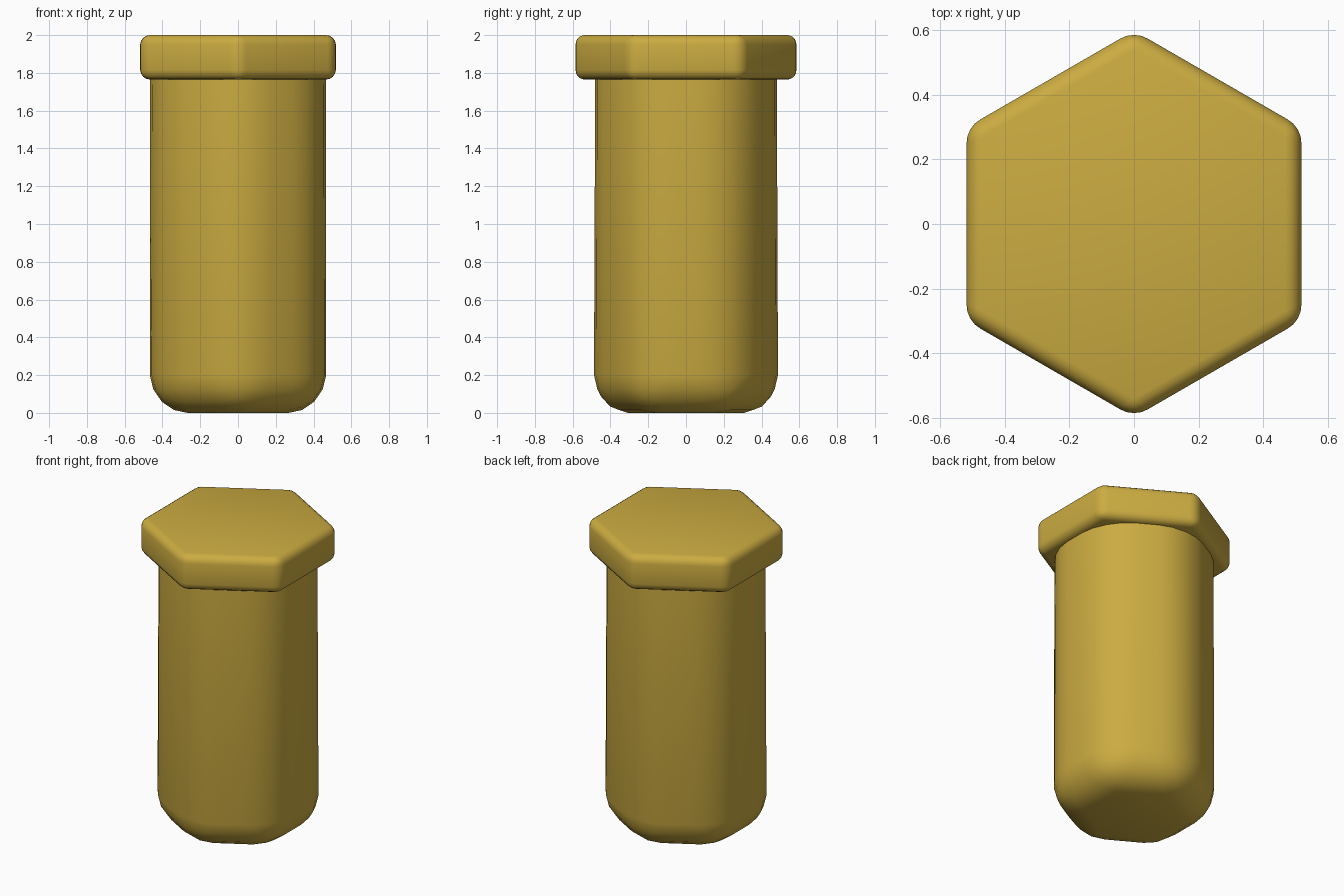
import bpy
import bmesh
import math
from mathutils import Matrix

cube = bpy.data.objects.get("Cube")
if cube:
    bpy.data.objects.remove(cube, do_unlink=True)

brass = bpy.data.materials.new("brass")
brass.use_nodes = True
colour = (0.60, 0.41, 0.053, 1.0)
brass.diffuse_color = colour
brass.node_tree.nodes["Principled BSDF"].inputs["Base Color"].default_value = colour


def hex_prism(name, apothem, bottom, top, rounding, segments, round_top):
    """Hexagonal prism, flats facing +x and -x, with rounded edges."""
    bm = bmesh.new()
    radius = apothem / math.cos(math.pi / 6)
    bmesh.ops.create_cone(bm, cap_ends=True, segments=6, radius1=radius,
                          radius2=radius, depth=top - bottom)
    # Turn a corner onto the y axis
    corner = bm.verts[:][0].co
    turn = math.pi / 2 - math.atan2(corner.y, corner.x)
    bmesh.ops.transform(bm, verts=bm.verts, matrix=Matrix.Rotation(turn, 4, "Z"))
    bmesh.ops.translate(bm, verts=bm.verts, vec=(0, 0, (top + bottom) / 2))
    edges = [e for e in bm.edges
             if round_top or any(v.co.z < top - 0.01 for v in e.verts)]
    bmesh.ops.bevel(bm, geom=edges, offset=rounding, offset_type="OFFSET",
                    segments=segments, profile=0.5, affect="EDGES",
                    clamp_overlap=False)
    mesh = bpy.data.meshes.new(name)
    bm.to_mesh(mesh)
    bm.free()
    mesh.materials.append(brass)
    obj = bpy.data.objects.new(name, mesh)
    bpy.context.collection.objects.link(obj)
    bpy.ops.object.select_all(action="DESELECT")
    obj.select_set(True)
    bpy.context.view_layer.objects.active = obj
    bpy.ops.object.shade_smooth_by_angle(angle=math.radians(40))
    return obj


# Bolt head with softly rounded edges all round
hex_prism("bolt_head", 0.518, 1.765, 2.0, 0.05, 4, True)
# Heavily rounded shaft, its open-edged top tucked into the head
hex_prism("bolt_shaft", 0.467, 0.0, 1.80, 0.2, 4, False)
